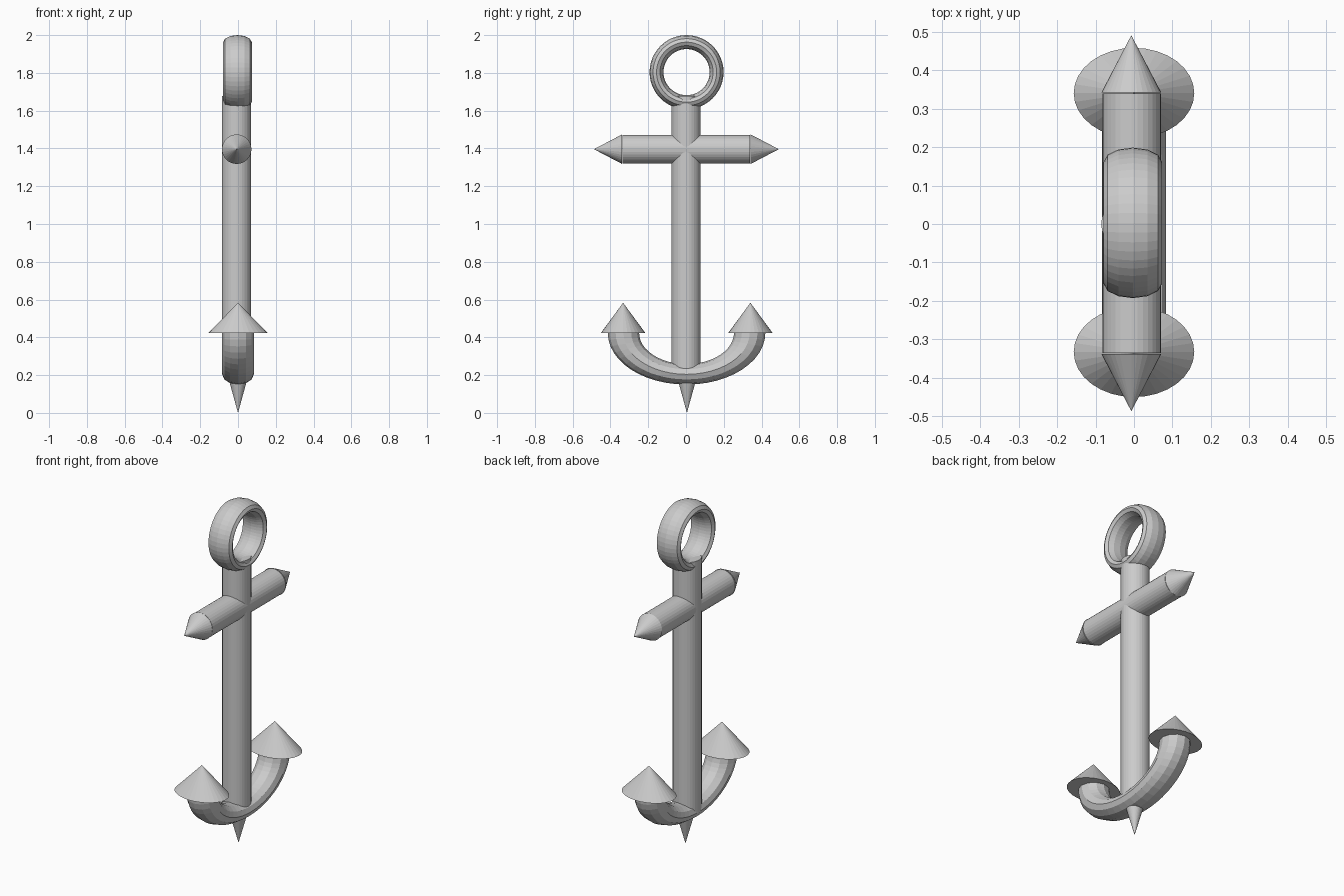
import bpy
import math

if "Cube" in bpy.data.objects:
    bpy.data.objects.remove(bpy.data.objects["Cube"])

iron = bpy.data.materials.new("iron_grey")
iron.diffuse_color = (0.6, 0.6, 0.6, 1.0)
iron.use_nodes = True
iron.node_tree.nodes["Principled BSDF"].inputs["Base Color"].default_value = iron.diffuse_color


def finish(name, scale=(1, 1, 1)):
    ob = bpy.context.object
    ob.name = name
    ob.scale = scale
    ob.data.materials.append(iron)
    return ob


def rod(name, loc, radius, length, rot=(0, 0, 0)):
    bpy.ops.mesh.primitive_cylinder_add(vertices=32, radius=radius, depth=length,
                                        location=loc, rotation=rot)
    return finish(name)


def cone(name, loc, radius, height, rot=(0, 0, 0), scale=(1, 1, 1)):
    bpy.ops.mesh.primitive_cone_add(vertices=32, radius1=radius, depth=height,
                                    location=loc, rotation=rot)
    return finish(name, scale)


# Upright shank
rod("shank", (-0.008, 0, 0.94), 0.077, 1.476)

# Crossbar with pointed ends
quarter = math.pi / 2
rod("crossbar", (-0.006, 0.002, 1.396), 0.076, 0.675, (quarter, 0, 0))
for side, label in ((1, "right"), (-1, "left")):
    cone("crossbar_point_" + label, (-0.007, side * 0.415 + 0.002, 1.396),
         0.078, 0.149, (-side * quarter, 0, 0))

# Wide ring at the top (torus axis along x, stretched along its axis)
bpy.ops.mesh.primitive_torus_add(major_segments=48, minor_segments=12,
                                 major_radius=0.159, minor_radius=0.037,
                                 location=(-0.003, 0.003, 1.804),
                                 rotation=(0, quarter, 0))
finish("ring", (1, 1, 2.05))

# Curved arms: lower half of a torus, squashed in height
bpy.ops.mesh.primitive_torus_add(major_segments=48, minor_segments=12,
                                 major_radius=0.334, minor_radius=0.083,
                                 location=(0, 0.003, 0.423),
                                 rotation=(0, quarter, 0))
arms = finish("arms", (0.655, 1, 1.01))
import bmesh
bm = bmesh.new()
bm.from_mesh(arms.data)
# local +x points down after the rotation, so remove the -x half and cap it
bmesh.ops.bisect_plane(bm, geom=bm.verts[:] + bm.edges[:] + bm.faces[:], dist=1e-5,
                       plane_co=(0, 0, 0), plane_no=(-1, 0, 0), clear_outer=True)
bmesh.ops.holes_fill(bm, edges=[e for e in bm.edges if e.is_boundary], sides=0)
bm.to_mesh(arms.data)
bm.free()

# Flukes on the arm ends
for y, label in ((0.341, "right"), (-0.333, "left")):
    cone("fluke_" + label, (0, y, 0.503), 0.157, 0.16, scale=(1, 0.75, 1))

# Spike under the crown
cone("bottom_spike", (0, 0.005, 0.085), 0.047, 0.17, (math.pi, 0, 0))
